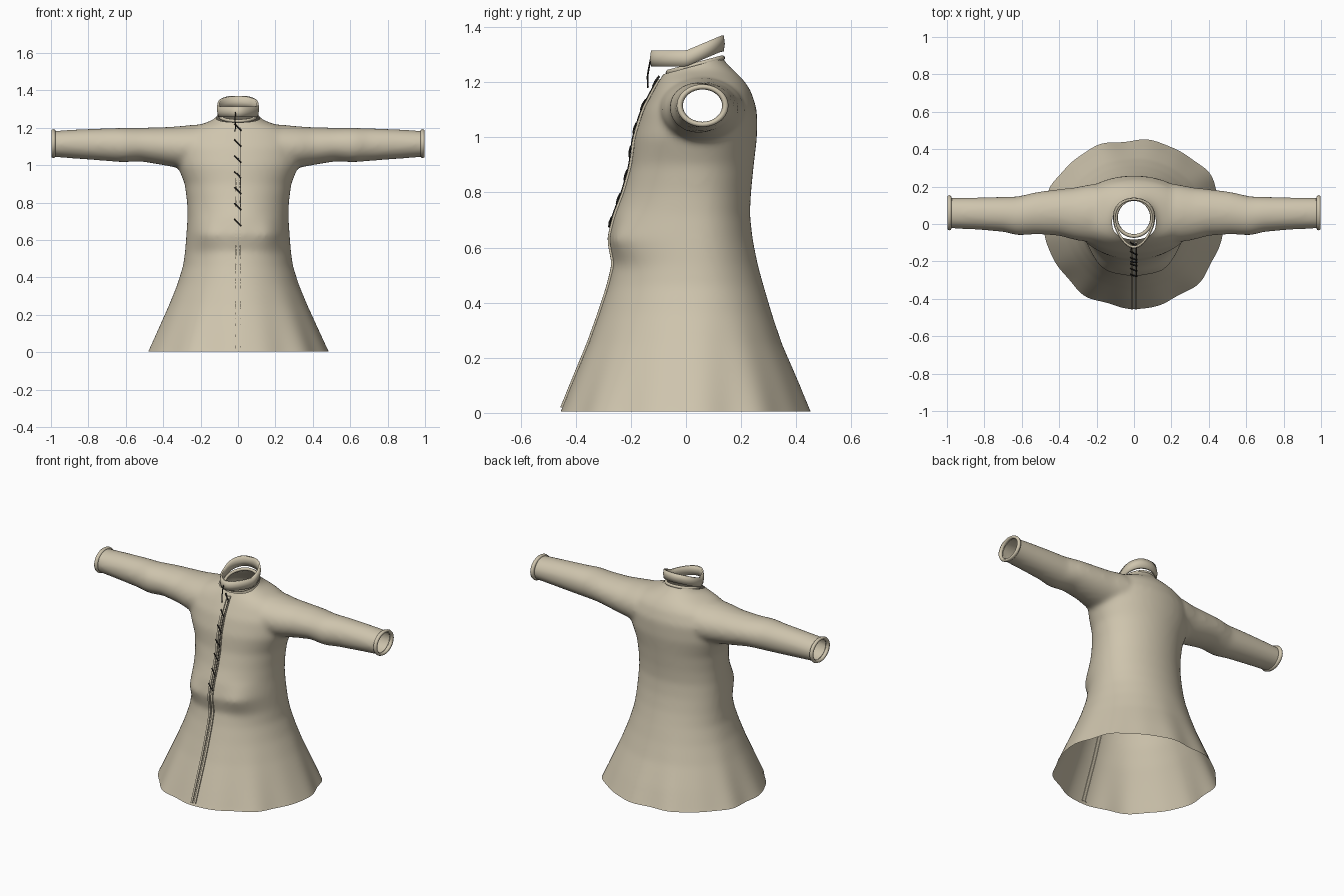
import bpy, bmesh, math
from mathutils import Vector
from mathutils.bvhtree import BVHTree

if "Cube" in bpy.data.objects:
    bpy.data.objects.remove(bpy.data.objects["Cube"])

col = bpy.context.collection
cloth = bpy.data.materials.new("linen_beige")
cloth.diffuse_color = (0.62, 0.555, 0.42, 1)
cloth.use_nodes = True
cloth.node_tree.nodes["Principled BSDF"].inputs["Base Color"].default_value = cloth.diffuse_color
dark = bpy.data.materials.new("lace_black")
dark.diffuse_color = (0.02, 0.018, 0.015, 1)
dark.use_nodes = True
dark.node_tree.nodes["Principled BSDF"].inputs["Base Color"].default_value = dark.diffuse_color


def add_object(name, bm, mat=cloth):
    bmesh.ops.recalc_face_normals(bm, faces=bm.faces[:])
    me = bpy.data.meshes.new(name)
    bm.to_mesh(me)
    bm.free()
    me.materials.append(mat)
    for p in me.polygons:
        p.use_smooth = True
    ob = bpy.data.objects.new(name, me)
    col.objects.link(ob)
    return ob


def lerp_table(table, t):
    """Interpolate the rows of a table by its first column."""
    if t <= table[0][0]:
        return table[0][1:]
    for a, b in zip(table, table[1:]):
        if t <= b[0]:
            k = (t - a[0]) / (b[0] - a[0])
            return [p + (q - p) * k for p, q in zip(a[1:], b[1:])]
    return table[-1][1:]


def loft(bm, rings, cap=False, loop=False):
    vs = [[bm.verts.new(p) for p in r] for r in rings]
    n = len(vs[0])
    pairs = list(zip(vs, vs[1:])) + ([(vs[-1], vs[0])] if loop else [])
    for a, b in pairs:
        for i in range(n):
            j = (i + 1) % n
            bm.faces.new((a[i], a[j], b[j], b[i]))
    if cap:
        bm.faces.new(vs[0])
        bm.faces.new(vs[-1])


def spow(v, e):
    return math.copysign(abs(v) ** e, v)


# Body sections: z, half width, front y, back y
BODY = [(-0.08, .53, -.50, .495), (0, .488, -.46, .458), (.12, .432, -.41, .408),
        (.25, .372, -.355, .350), (.36, .326, -.315, .312), (.46, .294, -.282, .282),
        (.54, .283, -.262, .260), (.63, .276, -.280, .242), (.72, .270, -.258, .232),
        (.80, .272, -.226, .236), (.90, .285, -.198, .246), (1.0, .325, -.186, .258),
        (1.10, .335, -.155, .258), (1.17, .30, -.118, .235), (1.205, .24, -.098, .212),
        (1.23, .165, -.082, .188), (1.25, .118, -.072, .165), (1.29, .098, -.062, .130),
        (1.38, .09, -.055, .122)]
# Sleeve sections: x, bottom z, top z, front y, back y
SLEEVE = [(.08, 1.00, 1.20, -.08, .18), (.22, .975, 1.218, -.10, .215),
          (.32, .985, 1.208, -.085, .195), (.40, 1.00, 1.203, -.063, .187),
          (.52, 1.02, 1.20, -.055, .172), (.62, 1.015, 1.20, -.062, .148),
          (.70, 1.022, 1.198, -.042, .146), (.85, 1.033, 1.192, -.03, .142),
          (.98, 1.043, 1.184, -.024, .140), (1.06, 1.045, 1.182, -.022, .138)]

bm = bmesh.new()
N = 96
rings = []
for i in range(98):
    z = -.08 + 1.46 * i / 97
    w, f, b = lerp_table(BODY, z)
    flare = max(0, min(1, (.45 - z) / .45))
    belly = max(0, 1 - abs(z - .63) / .11)
    ring = []
    for k in range(N):
        a = 2 * math.pi * k / N
        c, s = math.cos(a), math.sin(a)
        # soft pleats towards the hem
        fold = 1 + flare ** 1.5 * .014 * (math.cos(9 * a + .6) - 1 + .6 * math.sin(14 * a))
        cy = .035 * (1 - flare) + .02 * flare
        y = cy + (b - cy) * spow(s, .95) if s > 0 else cy - (f - cy) * s
        # overhanging belly pouch
        if s < 0:
            y -= .025 * belly * math.exp(-((abs(c) - .62) / .25) ** 2)
        ring.append((w * c * fold, y * fold, z))
    rings.append(ring)
loft(bm, rings, cap=True)
coat = add_object("coat_solid", bm)

# Sleeves are closed solids merged into the body
bm = bmesh.new()
for side in (-1, 1):
    rings = []
    for i in range(60):
        x = .08 + .98 * i / 59
        z0, z1, f, b = lerp_table(SLEEVE, x)
        rings.append([(side * x, (f + b) / 2 + (b - f) / 2 * math.cos(2 * math.pi * k / 40),
                       (z0 + z1) / 2 + (z1 - z0) / 2 * math.sin(2 * math.pi * k / 40))
                      for k in range(40)])
    loft(bm, rings, cap=True)
bmesh.ops.recalc_face_normals(bm, faces=bm.faces[:])
bm.from_mesh(coat.data)
bmesh.ops.triangulate(bm, faces=[f for f in bm.faces if len(f.verts) > 4])
bm.to_mesh(coat.data)
bm.free()
m = coat.modifiers.new("merge", 'REMESH')
m.mode = 'VOXEL'
m.voxel_size = .0125
m = coat.modifiers.new("soften", 'SMOOTH')
m.factor = .5
m.iterations = 14
merged = bpy.data.meshes.new_from_object(
    coat.evaluated_get(bpy.context.evaluated_depsgraph_get()))
bpy.data.objects.remove(coat)

# Open the hem, cuffs and neck
bm = bmesh.new()
bm.from_mesh(merged)
for co, no in (((0, 0, .005), (0, 0, -1)), ((.985, 0, 0), (1, 0, 0)),
               ((-.985, 0, 0), (-1, 0, 0)), ((0, -.06, 1.235), (0, -.27, 1))):
    bmesh.ops.bisect_plane(bm, geom=bm.verts[:] + bm.edges[:] + bm.faces[:],
                           plane_co=co, plane_no=no, clear_outer=True)
surface = BVHTree.FromBMesh(bm)
add_object("coat_body", bm)


def front(x, z, off):
    hit = surface.ray_cast(Vector((x, -2, z)), Vector((0, 1, 0)))[0]
    return Vector((x, (hit.y if hit else -.07) - off, z))


def tube(name, paths, r, mat=cloth, cyclic=False):
    cu = bpy.data.curves.new(name, 'CURVE')
    cu.dimensions = '3D'
    cu.bevel_depth = r
    cu.bevel_resolution = 1
    cu.use_fill_caps = True
    for path in paths:
        sp = cu.splines.new('POLY')
        sp.points.add(len(path) - 1)
        for p, v in zip(sp.points, path):
            p.co = (*v, 1)
        sp.use_cyclic_u = cyclic
    cu.materials.append(mat)
    ob = bpy.data.objects.new(name, cu)
    col.objects.link(ob)


# Rolled cuff rings
for side, label in ((-1, "left"), (1, "right")):
    bm = bmesh.new()
    prof = [(.974, .99), (.978, 1.14), (.988, 1.19), (.996, 1.14), (.998, .99), (.985, .90)]
    loft(bm, [[(side * x, .060 + .079 * s * math.cos(2 * math.pi * k / 40),
                1.115 + .065 * s * math.sin(2 * math.pi * k / 40)) for k in range(40)]
              for x, s in prof], loop=True)
    add_object(label + "_cuff", bm)

# Standing collar, pointed in front and raised at the back
bm = bmesh.new()
rings = []
for h, grow in ((0, 0), (.028, .004), (.058, 0), (.058, -.011), (.028, -.009), (0, -.011)):
    ring = []
    for k in range(64):
        t = 2 * math.pi * k / 64
        y = .005 - (.132 + grow) * math.cos(t)
        x = (.106 + grow) * math.sin(t) * (1 - .25 * math.cos(t))
        lift = max(0, min(1, y / .13))
        ring.append((x, y, 1.257 + .055 * lift + h))
    rings.append(ring)
loft(bm, rings, loop=True)
add_object("collar", bm)

# Neck binding
tube("neck_binding", [[(.096 * math.sin(t), .034 - .098 * math.cos(t),
                        1.262 - .026 * math.cos(t))
                       for t in [2 * math.pi * k / 48 for k in range(48)]]], .010, cyclic=True)

# Front placket: two narrow strips down the middle
for side, label in ((-1, "left"), (1, "right")):
    bm = bmesh.new()
    rings = []
    for i in range(61):
        z = .02 + 1.19 * i / 60
        x0, x1 = side * .005, side * .017
        rings.append([front(x0, z, -.004), front(x1, z, -.004),
                      front(x1, z, .008), front(x0, z, .008)])
    loft(bm, rings, cap=True)
    strip = add_object(label + "_placket", bm)
    for p in strip.data.polygons:
        p.use_smooth = False

# Lacing: slanted crossings, a running cord and a hanging end
slants = [[front(-.019, z + .036, .011), front(0, z + .018, .013), front(.017, z, .011)]
          for z in [.675 + .085 * i for i in range(7)]]
tube("lace_crossings", slants, .004, dark)
cord = [front(.012, .68 + .52 * i / 30, .010) for i in range(31)]
tube("lace_cord", [cord], .002, dark)
tube("lace_end", [[(-.012, -.128, 1.285), (-.016, -.135, 1.25), (-.014, -.140, 1.22),
                   (-.015, -.138, 1.18)]], .003, dark)
